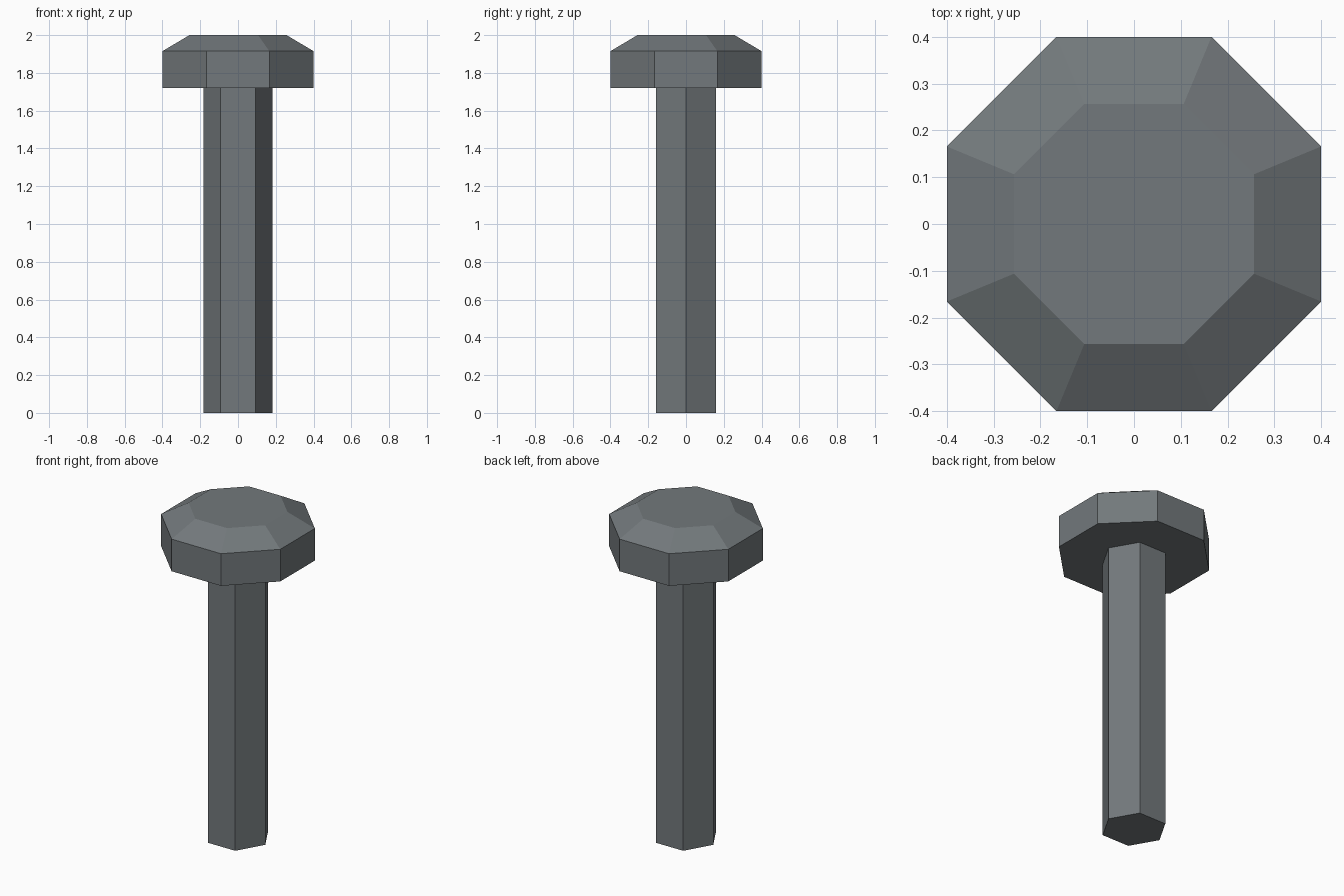
import bpy
import bmesh
from math import cos, sin, pi

cube = bpy.data.objects.get("Cube")
if cube:
    bpy.data.objects.remove(cube, do_unlink=True)

# Single dark steel colour
steel = bpy.data.materials.new("dark_steel")
steel.use_nodes = True
colour = (0.17, 0.19, 0.2, 1.0)
steel.diffuse_color = colour
steel.node_tree.nodes["Principled BSDF"].inputs["Base Color"].default_value = colour


def faceted_solid(name, sides, turn, profile):
    """Closed flat-faced solid from (corner radius, height) rings."""
    bm = bmesh.new()
    rings = [[bm.verts.new((r * cos(turn + 2 * pi * i / sides),
                            r * sin(turn + 2 * pi * i / sides), z))
              for i in range(sides)] for r, z in profile]
    bm.faces.new(rings[0][::-1])
    bm.faces.new(rings[-1])
    for low, high in zip(rings, rings[1:]):
        for i in range(sides):
            j = (i + 1) % sides
            bm.faces.new((low[i], low[j], high[j], high[i]))
    mesh = bpy.data.meshes.new(name)
    bm.to_mesh(mesh)
    bm.free()
    mesh.materials.append(steel)
    obj = bpy.data.objects.new(name, mesh)
    bpy.context.collection.objects.link(obj)
    return obj


# Hexagonal shaft
faceted_solid("bolt_shaft", 6, 0, [(0.183, 0), (0.183, 1.72)])

# Octagonal head with a bevelled top; radii converted from flat-to-centre widths
flat = cos(pi / 8)
faceted_solid("bolt_head", 8, pi / 8,
              [(0.4 / flat, 1.72), (0.4 / flat, 1.915), (0.257 / flat, 2.0)])
